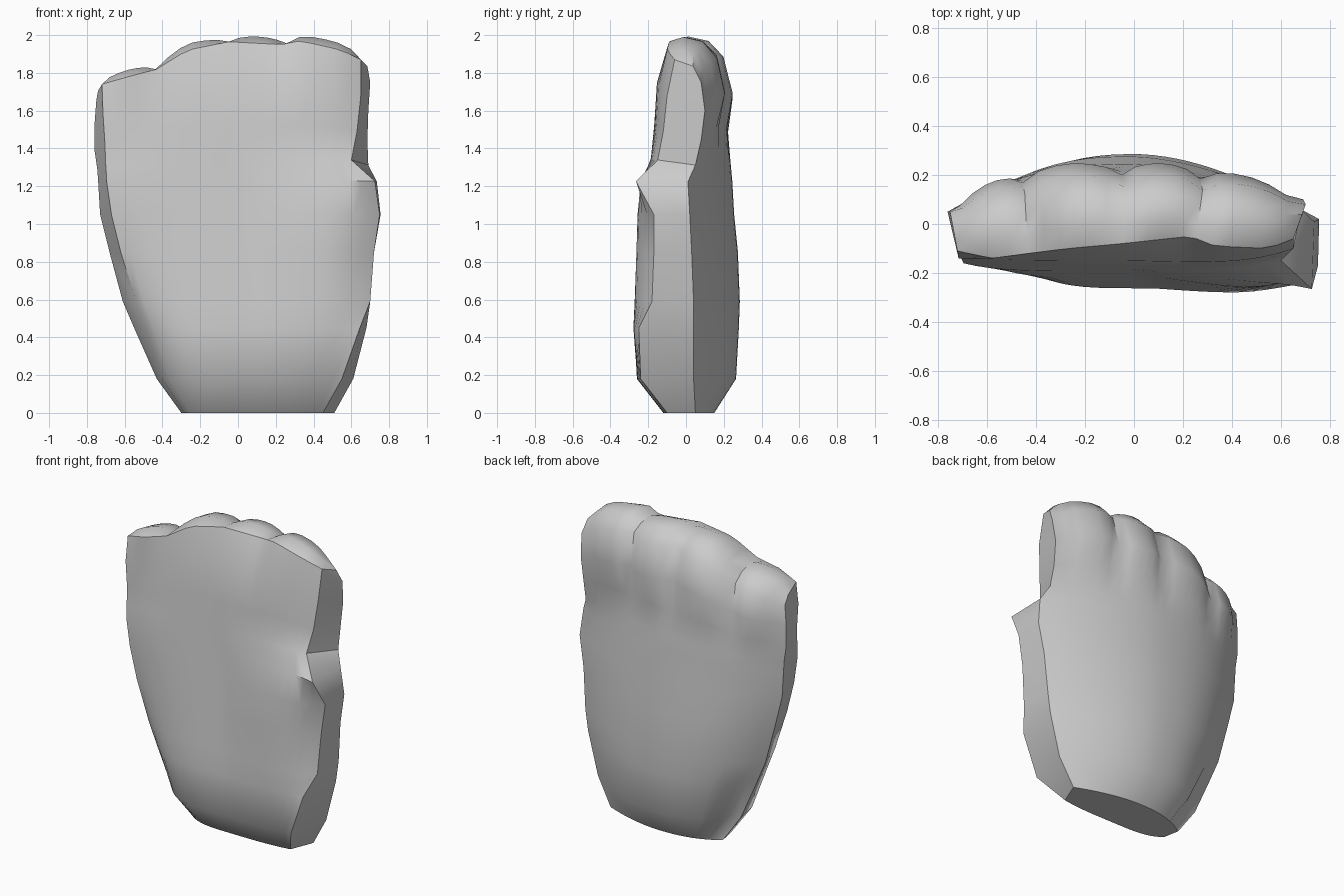
import bpy
import math

cube = bpy.data.objects.get("Cube")
if cube:
    bpy.data.objects.remove(cube, do_unlink=True)

# Cross-sections from wrist to knuckles:
# height, back left x, front left x, front right x, back right x,
# palm y, back y, front left edge y, front right edge y, back right edge y
SECTIONS = [
    (0.00, -.30, -.28, .45, .51, -.12, .15, -.06, -.10, .05),
    (0.18, -.43, -.40, .55, .61, -.26, .265, -.11, -.24, .04),
    (0.45, -.55, -.49, .645, .68, -.29, .28, -.14, -.25, .04),
    (0.59, -.61, -.54, .70, .70, -.29, .285, -.15, -.18, .04),
    (0.85, -.68, -.62, .72, .72, -.285, .275, -.16, -.17, .03),
    (1.05, -.73, -.67, .75, .755, -.28, .255, -.16, -.17, .02),
    (1.23, -.74, -.695, .725, .735, -.235, .245, -.16, -.265, .01),
    (1.34, -.745, -.70, .60, .69, -.19, .235, -.15, -.15, .05),
    (1.50, -.76, -.705, .63, .685, -.17, .225, -.14, -.12, .08),
    (1.70, -.76, -.715, .65, .69, -.16, .25, -.14, -.10, .10),
    (1.90, -.75, -.72, .65, .70, -.07, .20, -.12, -.07, .08),
]
# Knuckle rim across the width: x, height, palm-side y
RIM = [(-.76, 1.72, -.10), (-.72, 1.74, -.11), (-.58, 1.78, -.14), (-.43, 1.82, -.12),
       (-.27, 1.92, -.10), (-.05, 1.965, -.08), (.23, 1.95, -.05), (.33, 1.97, -.09),
       (.55, 1.92, -.10), (.65, 1.87, -.06), (.70, 1.82, -.06)]
# Finger boundaries as fractions of the width
FINGERS = [0, .21, .49, .71, 1]
STEPS = 6


def lerp(a, b, t):
    return a + (b - a) * t


def ramp(value, start, end):
    return min(1, max(0, (value - start) / (end - start)))


def rim_value(x, index):
    for a, b in zip(RIM, RIM[1:]):
        if x <= b[0]:
            break
    return lerp(a[index], b[index], ramp(x, a[0], b[0]))


def raised(z, x):
    """Bend the upper rows to follow the knuckle line."""
    return z + (rim_value(x, 1) - 1.9) * ramp(z, 1.2, 1.9)


# Columns across the hand, with a crease weight between fingers
columns = []
for a, b in zip(FINGERS, FINGERS[1:]):
    for i in range(STEPS):
        t = i / STEPS
        crease = 1 - math.sin(math.pi * t) ** 0.6
        columns.append((lerp(a, b, t), crease if lerp(a, b, t) > 0 else 0))
columns.append((1, 0))


def front_point(section, s):
    z, _, left, right, _, thumb_pad, _, edge_l, edge_r, _ = section
    x = lerp(left, right, s)
    edge = lerp(edge_l, edge_r, s)
    # The palm leans back evenly, and the thumb pad stands out from it
    palm = max(thumb_pad, -.28 + .09 * (z - .25))
    palm = lerp(palm, thumb_pad, ramp(s, .5, .85))
    y = lerp(edge, palm, 1 - abs(2 * s - 1) ** 4)
    return (x, lerp(y, rim_value(x, 2), ramp(z, 1.75, 1.9)), raised(z, x))


def back_point(section, s, crease):
    z, left, _, _, right, _, back, _, _, edge_r = section
    x = lerp(left, right, s)
    edge = lerp(.05, edge_r, s)
    # The back is fuller on the little finger side
    peak = .47
    away = (peak - s) / peak if s < peak else (s - peak) / (1 - peak)
    power = 3 if z > 1.6 else 2.5 if s < peak else 1.8
    y = lerp(edge, back, 1 - away ** power)
    # Grooves between the knuckles
    y -= 0.05 * crease * ramp(z, 1.45, 1.7)
    # Small dent beside the wrist
    if 0.1 < z < 0.3 and 0.03 < s < 0.13:
        y -= 0.05
    return (x, y, raised(z, x) - 0.07 * ramp(z, 1.2, 1.9))


# Each column is a loop: up the palm, over the knuckles, down the back
verts = []
rows = len(SECTIONS)
CAP = ((.3, .035), (.7, .012))
for s, crease in columns:
    front = [front_point(sec, s) for sec in SECTIONS]
    back = [back_point(sec, s, crease) for sec in SECTIONS]
    f, b = front[-1], back[-1]
    end = 0 if s in (0, 1) else 1
    cap = [(lerp(f[0], b[0], t), lerp(f[1], b[1], t),
            f[2] + end * (rise - 0.035 * crease) - (1 - end) * 0.05 * t)
           for t, rise in CAP]
    verts += front + cap + back[::-1]

loop = 2 * rows + len(CAP)
faces = []
for c in range(len(columns) - 1):
    for k in range(loop):
        n = (k + 1) % loop
        p, q = c * loop, (c + 1) * loop
        faces.append((p + k, q + k, q + n, p + n))

# Flat bands along both edges of the hand
for base, flip in ((0, False), ((len(columns) - 1) * loop, True)):
    bands = [(k, k + 1, loop - 2 - k, loop - 1 - k) for k in range(rows - 1)]
    bands.append(tuple(range(rows - 1, rows + len(CAP) + 1)))
    for band in bands:
        face = [base + k for k in band]
        faces.append(face[::-1] if flip else face)

mesh = bpy.data.meshes.new("palm")
mesh.from_pydata(verts, [], faces)
mesh.validate()
mesh.update()
palm = bpy.data.objects.new("palm", mesh)
bpy.context.collection.objects.link(palm)

# Plain grey material
grey = bpy.data.materials.new("plain_grey")
grey.use_nodes = True
colour = (.6, .6, .6, 1)
grey.diffuse_color = colour
for node in grey.node_tree.nodes:
    if node.type == 'BSDF_PRINCIPLED':
        node.inputs["Base Color"].default_value = colour
mesh.materials.append(grey)

# Consistent outward faces and smooth shading with sharp edges kept
bpy.ops.object.select_all(action='DESELECT')
palm.select_set(True)
bpy.context.view_layer.objects.active = palm
bpy.ops.object.mode_set(mode='EDIT')
bpy.ops.mesh.select_all(action='SELECT')
bpy.ops.mesh.normals_make_consistent(inside=False)
bpy.ops.object.mode_set(mode='OBJECT')
bpy.ops.object.shade_smooth_by_angle(angle=math.radians(40))
